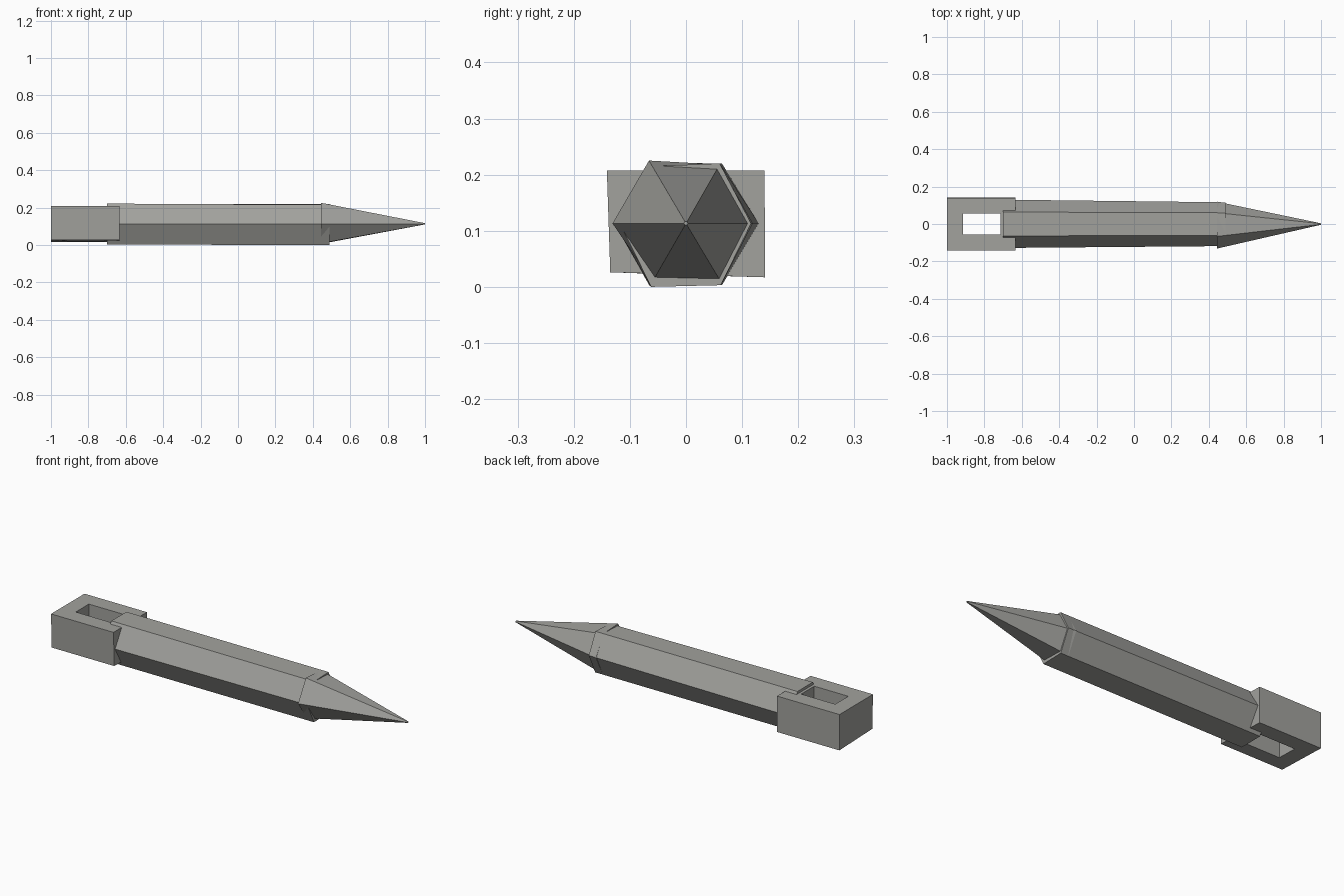
import bpy, bmesh

if "Cube" in bpy.data.objects:
    bpy.data.objects.remove(bpy.data.objects["Cube"])

steel = bpy.data.materials.new("dull_grey_metal")
steel.diffuse_color = (0.36, 0.36, 0.34, 1)
steel.use_nodes = True
steel.node_tree.nodes["Principled BSDF"].inputs["Base Color"].default_value = steel.diffuse_color


def loft(name, rings, closed=False):
    """Skin rings of points; cap both ends, or join the last ring to the first."""
    bm = bmesh.new()
    loops = [[bm.verts.new(p) for p in ring] for ring in rings]
    pairs = list(zip(loops, loops[1:]))
    if closed:
        pairs.append((loops[-1], loops[0]))
    else:
        bm.faces.new(loops[0])
        bm.faces.new(loops[-1])
    for a, b in pairs:
        n = len(a)
        for i in range(n):
            bm.faces.new((a[i], a[(i + 1) % n], b[(i + 1) % n], b[i]))
    bmesh.ops.recalc_face_normals(bm, faces=bm.faces)
    mesh = bpy.data.meshes.new(name)
    bm.to_mesh(mesh)
    bm.free()
    mesh.materials.append(steel)
    obj = bpy.data.objects.new(name, mesh)
    bpy.context.collection.objects.link(obj)
    return obj


def section(x, points):
    return [(x, y, z) for y, z in points]


# slightly uneven six-sided shaft
butt = [(0.13, 0.113), (0.064, 0.22), (-0.064, 0.221),
        (-0.128, 0.113), (-0.065, 0.002), (0.064, 0.003)]
front = [(0.116, 0.113), (0.06, 0.22), (-0.06, 0.215),
         (-0.118, 0.113), (-0.062, 0.0), (0.062, 0.003)]
loft("shaft", [section(-0.70, butt), section(0.49, front)])

# six-sided pointed tip, overlapping the shaft end
base = [(0.119, 0.113), (0.06, 0.218), (-0.066, 0.225),
        (-0.131, 0.113), (-0.06, 0.009), (0.064, 0.006)]
point = [(y * 0.03, 0.113 + (z - 0.113) * 0.03) for y, z in base]
loft("pointed_tip", [section(0.445, base), section(1.0, point)])


# rectangular loop at the back with a slot straight through it
def rectangle(x0, x1, y0, y1, z0, z1):
    """z0 is the height along the y0 side, z1 along the y1 side."""
    return [(x0, y0, z0), (x1, y0, z0), (x1, y1, z1), (x0, y1, z1)]


loft("end_loop", [
    rectangle(-1.0, -0.633, -0.141, 0.14, 0.207, 0.207),
    rectangle(-1.0, -0.633, -0.135, 0.141, 0.026, 0.017),
    rectangle(-0.915, -0.715, -0.055, 0.055, 0.023, 0.02),
    rectangle(-0.915, -0.715, -0.055, 0.055, 0.207, 0.207),
], closed=True)
